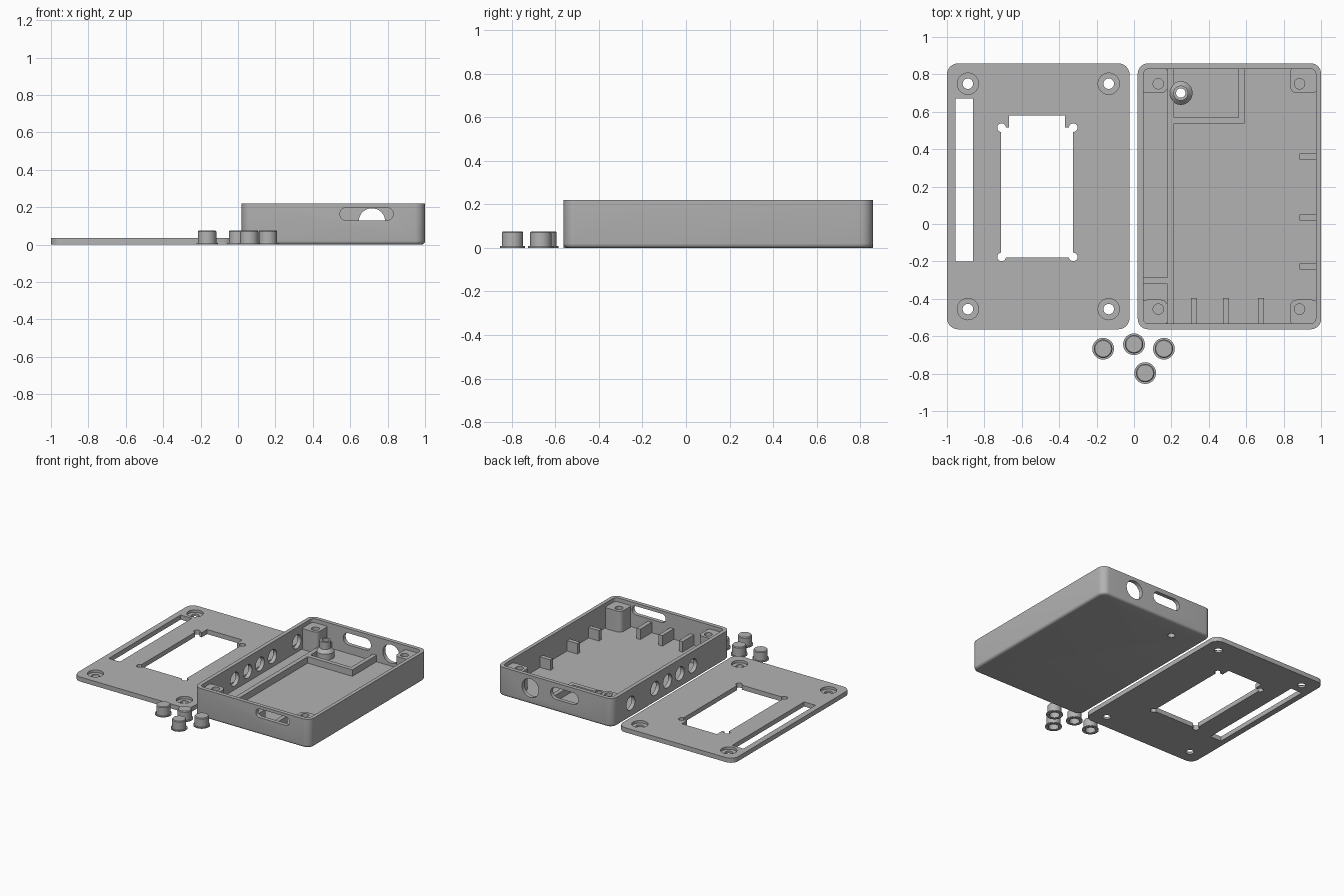
import bpy, bmesh, math
from mathutils import Matrix

if "Cube" in bpy.data.objects:
    bpy.data.objects.remove(bpy.data.objects["Cube"])

grey = bpy.data.materials.new("plain grey")
grey.diffuse_color = (0.45, 0.45, 0.45, 1)
grey.use_nodes = True
grey.node_tree.nodes["Principled BSDF"].inputs["Base Color"].default_value = grey.diffuse_color


def finish(name, bm):
    bmesh.ops.recalc_face_normals(bm, faces=bm.faces)
    mesh = bpy.data.meshes.new(name)
    bm.to_mesh(mesh)
    bm.free()
    mesh.materials.append(grey)
    ob = bpy.data.objects.new(name, mesh)
    bpy.context.collection.objects.link(ob)
    return ob


def rounded(x0, x1, y0, y1, r, n=8):
    """Outline of a rectangle with rounded corners."""
    if r == 0:
        return [(x0, y0), (x1, y0), (x1, y1), (x0, y1)]
    centres = [(x1 - r, y1 - r), (x0 + r, y1 - r), (x0 + r, y0 + r), (x1 - r, y0 + r)]
    return [(cx + r * math.cos((q + i / n) * math.pi / 2),
             cy + r * math.sin((q + i / n) * math.pi / 2))
            for q, (cx, cy) in enumerate(centres) for i in range(n + 1)]


def slab(name, x0, x1, y0, y1, z0, z1, r=0.0, fillet=0.0):
    """Upright rounded block, optionally with a rounded bottom edge."""
    bm = bmesh.new()
    base = bm.faces.new([bm.verts.new((x, y, z0)) for x, y in rounded(x0, x1, y0, y1, r)])
    ext = bmesh.ops.extrude_face_region(bm, geom=[base])["geom"]
    bmesh.ops.translate(bm, vec=(0, 0, z1 - z0),
                        verts=[g for g in ext if isinstance(g, bmesh.types.BMVert)])
    if fillet:
        low = [e for e in bm.edges if all(abs(v.co.z - z0) < 1e-6 for v in e.verts)]
        bmesh.ops.bevel(bm, geom=low, offset=fillet, segments=4, profile=0.5, affect='EDGES')
    return finish(name, bm)


def lathe(name, cx, cy, profile, n=40):
    """Turned solid; profile runs from axis to axis as (radius, z)."""
    bm = bmesh.new()
    vs = [bm.verts.new((r, 0, z)) for r, z in profile]
    es = [bm.edges.new(p) for p in zip(vs, vs[1:])]
    bmesh.ops.spin(bm, geom=vs + es, cent=(0, 0, 0), axis=(0, 0, 1),
                   angle=2 * math.pi, steps=n, use_merge=False)
    bmesh.ops.remove_doubles(bm, verts=bm.verts, dist=1e-5)
    bmesh.ops.translate(bm, vec=(cx, cy, 0), verts=bm.verts)
    return finish(name, bm)


def drill(cx, cy, r, z0, z1):
    return lathe("cutter", cx, cy, [(0, z0), (r, z0), (r, z1), (0, z1)])


def wall_cut(axis, at, u0, u1, z0, z1, r):
    """Rounded opening through a wall; axis is the wall's normal."""
    ob = slab("cutter", u0, u1, z0, z1, -0.045, 0.045, r)
    turn = Matrix.Rotation(math.pi / 2, 4, 'X')
    if axis == 'x':
        turn = Matrix.Rotation(math.pi / 2, 4, 'Z') @ turn
    place = Matrix.Translation((at, 0, 0) if axis == 'x' else (0, at, 0))
    ob.data.transform(place @ turn)
    return ob


def cut(ob, cutters):
    bpy.context.view_layer.objects.active = ob
    for c in cutters:
        m = ob.modifiers.new("cut", 'BOOLEAN')
        m.operation, m.solver, m.object = 'DIFFERENCE', 'EXACT', c
        bpy.ops.object.modifier_apply(modifier=m.name)
        bpy.data.objects.remove(c)


Y0, Y1 = -0.563, 0.859
SCREW_Y = (-0.455, 0.75)

# Lid plate with display window, side slot and counterbored screw holes
lid = slab("lid", -1.0, -0.024, Y0, Y1, 0, 0.035, 0.06)
cuts = [slab("cutter", -0.955, -0.86, -0.2, 0.67, -0.1, 0.1),
        slab("cutter", -0.71, -0.325, -0.178, 0.515, -0.1, 0.1),
        slab("cutter", -0.668, -0.37, 0.3, 0.58, -0.11, 0.11)]
cuts += [drill(x, y, 0.023, -0.12, 0.12) for x in (-0.708, -0.325) for y in (-0.176, 0.515)]
for x in (-0.888, -0.135):
    for y in SCREW_Y:
        cuts += [drill(x, y, 0.057, 0.016, 0.1), drill(x, y, 0.028, -0.1, 0.11)]
cut(lid, cuts)

# Open case with rounded bottom edge
FLOOR, TOP = 0.03, 0.22
case = slab("case", 0.02, 1.0, Y0, Y1, 0, TOP, 0.055, 0.02)
cuts = [slab("cutter", 0.05, 0.972, Y0 + 0.03, Y1 - 0.03, FLOOR, 0.4, 0.028)]
cuts += [wall_cut('x', 0.035, y - 0.052, y + 0.052, 0.058, 0.162, 0.0519)
         for y in (-0.11, 0.045, 0.195, 0.345, 0.64)]
cuts += [wall_cut('y', Y0 + 0.015, 0.545, 0.83, 0.13, 0.197, 0.032),
         wall_cut('y', Y1 - 0.015, 0.645, 0.787, 0.052, 0.194, 0.0709),
         wall_cut('y', Y1 - 0.015, 0.31, 0.545, 0.095, 0.185, 0.0449),
         drill(0.25, 0.70, 0.025, -0.1, 0.1)]
cut(case, cuts)

# Corner screw posts with blind holes
for x0, x1, hx in ((0.035, 0.18, 0.13), (0.835, 0.986, 0.885)):
    for y0, y1, hy in ((Y0 + 0.015, -0.405, SCREW_Y[0]), (0.70, Y1 - 0.015, SCREW_Y[1])):
        post = slab("corner_post", x0, x1, y0, y1, FLOOR - 0.01, 0.19, 0.035)
        cut(post, [drill(hx, hy, 0.028, 0.06, 0.3)])

# Low partition ribs on the floor
RIB = 0.08
for x0, x1, y0, y1 in ((0.18, 0.214, Y0 + 0.02, Y1 - 0.02), (0.2, 0.592, 0.537, 0.57),
                       (0.56, 0.592, 0.55, Y1 - 0.02), (0.04, 0.19, -0.32, -0.287)):
    slab("partition_rib", x0, x1, y0, y1, FLOOR - 0.01, RIB)

# Board supports along the right and front walls
for y in (0.345, 0.018, -0.243):
    slab("side_support", 0.885, 0.985, y, y + 0.032, FLOOR - 0.01, 0.11)
for x in (0.305, 0.476, 0.663):
    slab("front_support", x, x + 0.032, Y0 + 0.015, -0.395, FLOOR - 0.01, 0.11)

# Hollow standoff with flared foot
standoff = lathe("standoff", 0.25, 0.70,
                 [(0, FLOOR - 0.01), (0.063, FLOOR - 0.01), (0.063, 0.075), (0.04, 0.1),
                  (0.04, 0.155), (0, 0.155)])
cut(standoff, [drill(0.25, 0.70, 0.025, -0.1, 0.3)])

# Loose push buttons, hollow from below
for x, y in ((-0.165, -0.667), (0, -0.643), (0.16, -0.667), (0.06, -0.797)):
    lathe("button", x, y,
          [(0, 0.055), (0.036, 0.055), (0.036, 0), (0.058, 0), (0.058, 0.008),
           (0.049, 0.008), (0.049, 0.07), (0.044, 0.076), (0, 0.076)])

# Smooth curved walls, keep edges sharp
for ob in bpy.data.objects:
    ob.select_set(True)
    bpy.context.view_layer.objects.active = ob
bpy.ops.object.shade_smooth_by_angle(angle=math.radians(30))
